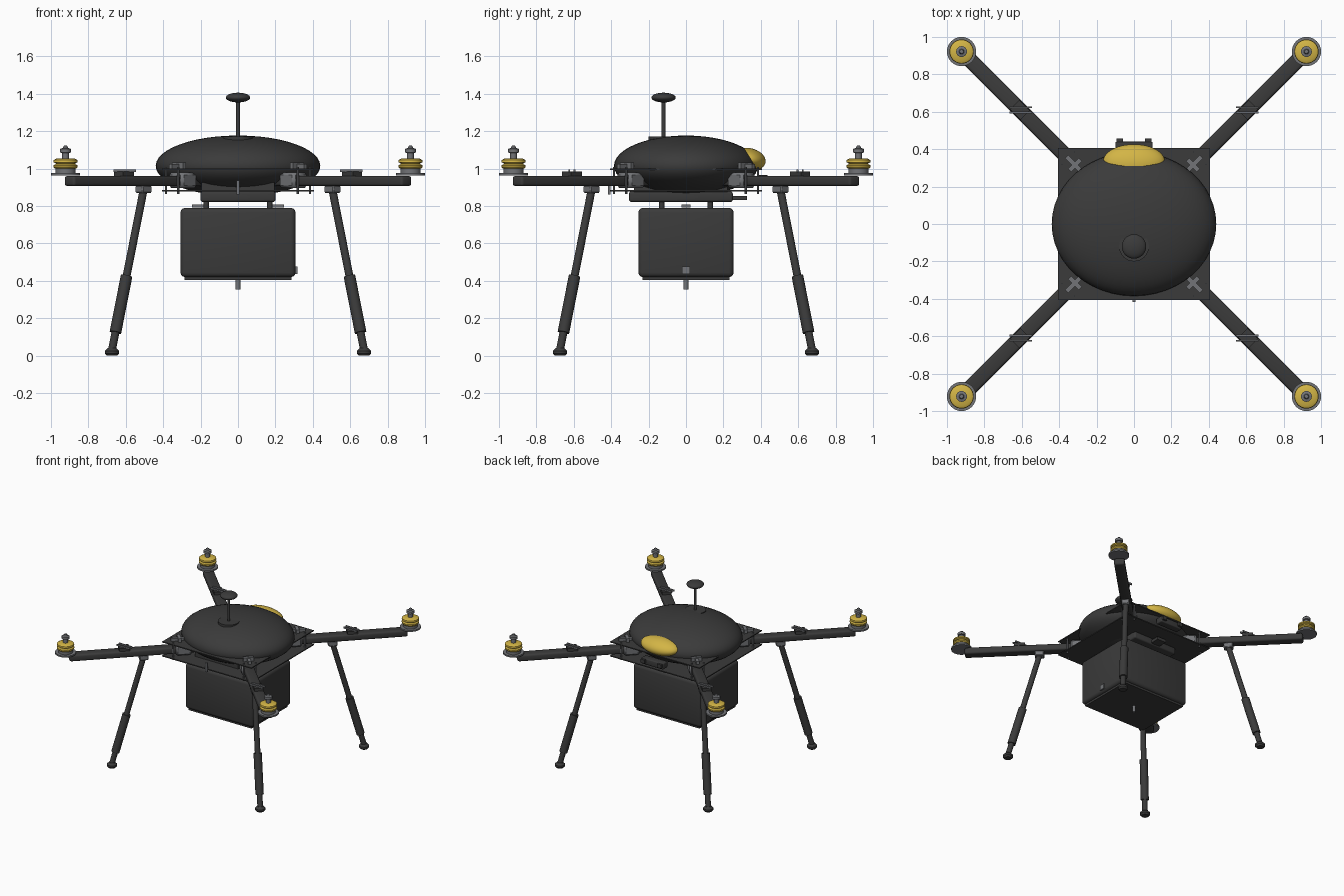
import bpy, bmesh, math
from mathutils import Vector, Matrix

if "Cube" in bpy.data.objects:
    bpy.data.objects.remove(bpy.data.objects["Cube"], do_unlink=True)


def material(name, rgb):
    m = bpy.data.materials.new(name)
    m.use_nodes = True
    m.diffuse_color = (*rgb, 1)
    m.node_tree.nodes["Principled BSDF"].inputs["Base Color"].default_value = (*rgb, 1)
    return m


DARK = material("charcoal", (0.043, 0.043, 0.043))
GREY = material("metal grey", (0.17, 0.175, 0.185))
YELLOW = material("yellow", (0.65, 0.46, 0.06))
CORNERS = [(sx, sy) for sx in (-1, 1) for sy in (-1, 1)]


def finish(name, bm, mat, smooth=True):
    bmesh.ops.recalc_face_normals(bm, faces=bm.faces)
    me = bpy.data.meshes.new(name)
    bm.to_mesh(me)
    bm.free()
    me.materials.append(mat)
    ob = bpy.data.objects.new(name, me)
    bpy.context.collection.objects.link(ob)
    if smooth:
        bpy.ops.object.select_all(action='DESELECT')
        ob.select_set(True)
        bpy.context.view_layer.objects.active = ob
        bpy.ops.object.shade_smooth_by_angle(angle=math.radians(40))
    return ob


def box(name, center, size, mat=DARK, turn=0, bevel=0, segments=3):
    bm = bmesh.new()
    bmesh.ops.create_cube(bm, size=1)
    bmesh.ops.scale(bm, vec=size, verts=bm.verts)
    if bevel:
        bmesh.ops.bevel(bm, geom=bm.edges[:], offset=bevel, segments=segments,
                        profile=0.5, affect='EDGES')
    bm.transform(Matrix.Translation(center) @ Matrix.Rotation(turn, 4, 'Z'))
    return finish(name, bm, mat, bool(bevel))


def ellipsoid(name, center, radii, mat=DARK, tilt=0):
    bm = bmesh.new()
    bmesh.ops.create_uvsphere(bm, u_segments=48, v_segments=24, radius=1)
    bmesh.ops.scale(bm, vec=radii, verts=bm.verts)
    bm.transform(Matrix.Translation(center) @ Matrix.Rotation(tilt, 4, 'X'))
    return finish(name, bm, mat)


def rod(name, a, b, radius, mat=DARK, sides=20):
    a, b = Vector(a), Vector(b)
    bm = bmesh.new()
    bmesh.ops.create_cone(bm, cap_ends=True, segments=sides, radius1=radius,
                          radius2=radius, depth=(b - a).length)
    spin = Vector((0, 0, 1)).rotation_difference(b - a).to_matrix().to_4x4()
    bm.transform(Matrix.Translation((a + b) / 2) @ spin)
    return finish(name, bm, mat)


def lathe(name, profile, origin, mat=DARK, steps=32):
    """Revolve (radius, height) points about a vertical axis."""
    bm = bmesh.new()
    vs = [bm.verts.new((r, 0, z)) for r, z in profile]
    es = [bm.edges.new(p) for p in zip(vs, vs[1:])]
    bmesh.ops.spin(bm, geom=vs + es, cent=(0, 0, 0), axis=(0, 0, 1),
                   angle=math.tau, steps=steps)
    bmesh.ops.remove_doubles(bm, verts=bm.verts, dist=0.0001)
    bm.transform(Matrix.Translation(origin))
    return finish(name, bm, mat)


# Body shell, rear pad and the two frame plates
ellipsoid("body_shell", (0, 0, 1.015), (0.44, 0.385, 0.162))
ellipsoid("rear_pad", (0, 0.335, 1.05), (0.165, 0.092, 0.06), YELLOW, -0.2)
box("upper_plate", (0, 0, 0.997), (0.81, 0.81, 0.008))
box("lower_plate", (0, 0, 0.882), (0.81, 0.81, 0.008))

# Antenna mast
rod("mast_base", (0, -0.12, 1.13), (0, -0.12, 1.172), 0.08, DARK, 32)
rod("mast", (0, -0.12, 1.13), (0, -0.12, 1.37), 0.011)
ellipsoid("antenna_disc", (0, -0.12, 1.38), (0.065, 0.065, 0.026))

# Underslung battery tray, cargo box and fittings
box("battery_tray", (0, -0.027, 0.85), (0.40, 0.555, 0.056), bevel=0.012)
box("tray_upper", (0, -0.027, 0.90), (0.39, 0.50, 0.05))
box("tray_plug", (0, 0.28, 0.843), (0.08, 0.09, 0.024))
box("cargo_box", (0, 0, 0.605), (0.615, 0.51, 0.37), bevel=0.025)
box("cargo_box_base", (0, 0, 0.414), (0.57, 0.465, 0.02))
rod("cargo_sensor", (0, 0, 0.355), (0, 0, 0.41), 0.013, GREY)
box("cargo_latch", (0.31, 0, 0.457), (0.014, 0.045, 0.04), GREY)
box("front_sensor", (0, -0.41, 0.90), (0.018, 0.012, 0.075), GREY)
for sx in (-1, 1):
    for y in (-0.13, 0.13):
        rod("damper", (sx * 0.17, y, 0.785), (sx * 0.17, y, 0.825), 0.014)
    box("box_hanger", (sx * 0.20, 0, 0.80), (0.09, 0.05, 0.018), GREY)

# Rear connector unit
box("rear_unit", (0, 0.41, 0.94), (0.20, 0.06, 0.05), bevel=0.008)
for sx in (-1, 1):
    box("rear_unit_lug", (sx * 0.075, 0.447, 0.945), (0.035, 0.018, 0.03))

# Four arms, each with its motor and leg
motor_profile = [(0, 0), (0.058, 0), (0.065, 0.008), (0.065, 0.018),
                 (0.052, 0.024), (0.052, 0.028), (0.065, 0.034),
                 (0.063, 0.046), (0.048, 0.054), (0, 0.054)]
cap_profile = [(0, 0), (0.018, 0), (0.018, 0.035), (0.029, 0.038),
               (0.029, 0.058), (0.014, 0.062), (0.010, 0.074), (0, 0.076)]
foot_profile = [(0, 0), (0.027, 0), (0.038, 0.012), (0.038, 0.026),
                (0.022, 0.042), (0, 0.042)]
for sx, sy in CORNERS:
    side = ("rear_" if sy > 0 else "front_") + ("left_" if sx > 0 else "right_")
    turn = math.atan2(sy, sx)

    def at(d, z):
        return (sx * d, sy * d, z)

    box(side + "arm", at(0.54, 0.934), (1.03, 0.08, 0.054), DARK, turn, 0.014)
    box(side + "arm_clamp", at(0.295, 0.938), (0.12, 0.11, 0.085), GREY, turn, 0.014, 1)
    box(side + "clamp_bar", at(0.325, 1.012), (0.10, 0.024, 0.024), GREY, turn)
    box(side + "clamp_cross", at(0.315, 1.016), (0.024, 0.08, 0.032), GREY, turn)
    for px, py in ((0.385, 0.32), (0.32, 0.385)):
        rod(side + "standoff", (sx * px, sy * py, 0.865), (sx * px, sy * py, 1.01),
            0.006, GREY, 8)

    # Folding latch on the arm
    box(side + "latch", at(0.61, 0.972), (0.08, 0.07, 0.024), DARK, turn)
    for dy in (-0.014, 0.014):
        box(side + "latch_bar", (sx * 0.605, sy * 0.61 + dy, 0.988),
            (0.12, 0.009, 0.014), GREY)

    # Motor
    rod(side + "motor_plate", at(0.922, 0.964), at(0.922, 0.976), 0.078, GREY, 32)
    rod(side + "motor_base", at(0.922, 0.974), at(0.922, 1.002), 0.054, GREY, 32)
    lathe(side + "motor", motor_profile, at(0.922, 1.0), YELLOW)
    lathe(side + "motor_cap", cap_profile, at(0.922, 1.048), GREY, 20)

    # Leg
    box(side + "leg_bracket", at(0.505, 0.89), (0.07, 0.06, 0.042), GREY, turn, 0.006, 1)
    top, foot = Vector(at(0.504, 0.89)), Vector(at(0.674, 0.03))
    rod(side + "leg_tube", top, foot, 0.021)
    rod(side + "leg_sleeve", top.lerp(foot, 0.54), top.lerp(foot, 0.89), 0.031)
    lathe(side + "foot", foot_profile, at(0.674, 0.0))
